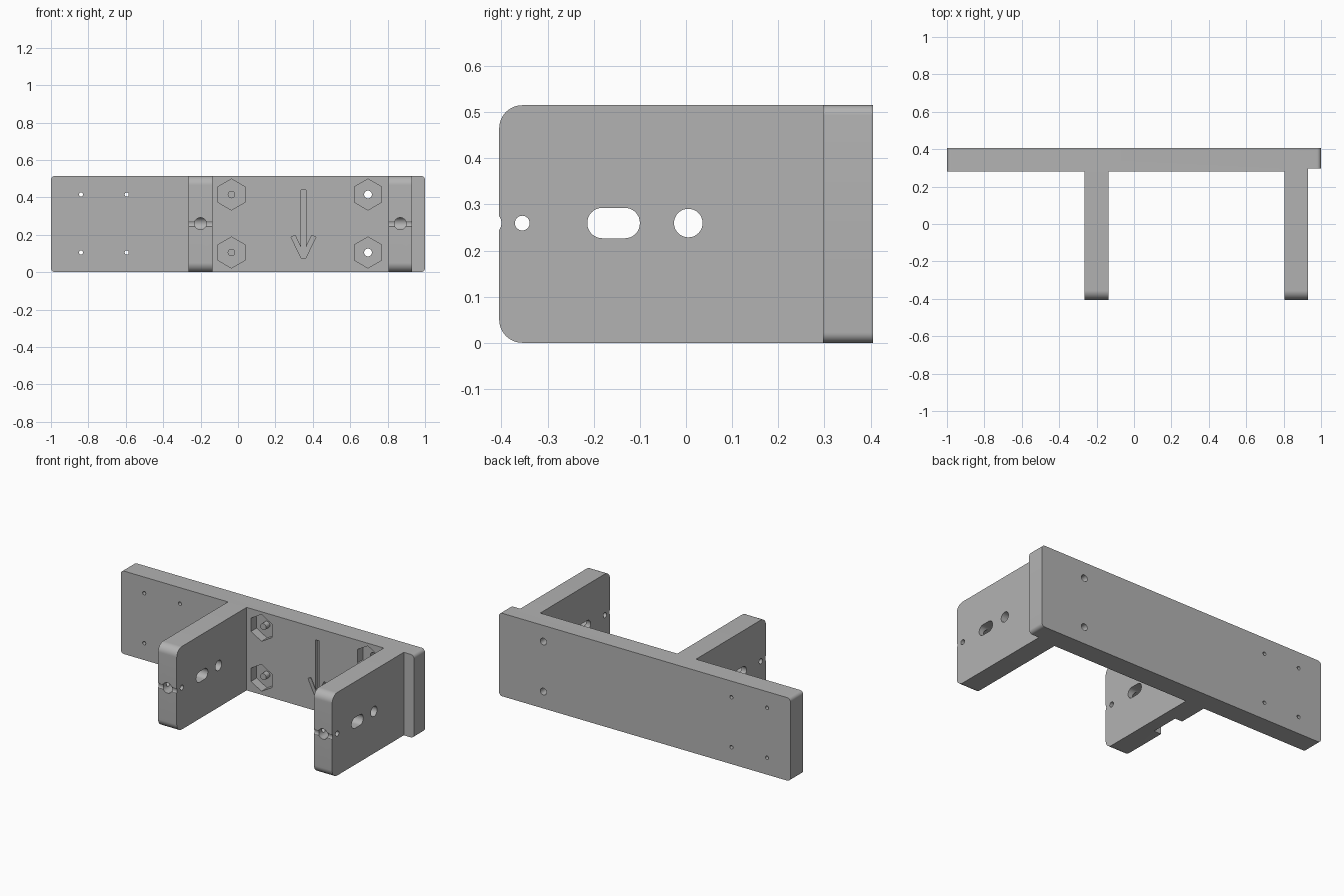
import bpy, bmesh, math
from mathutils import Vector

cube = bpy.data.objects.get("Cube")
if cube:
    bpy.data.objects.remove(cube, do_unlink=True)

grey = bpy.data.materials.new("plain grey")
grey.use_nodes = True
colour = (0.45, 0.45, 0.45, 1)
grey.diffuse_color = colour
grey.node_tree.nodes["Principled BSDF"].inputs["Base Color"].default_value = colour

H = 0.515          # overall height
MID = H / 2 + 0.002
BACK, FACE, TIP = 0.405, 0.28, -0.405


def prism(name, pts, axis, a, b):
    """Extrude a 2D outline along x (points are y,z) or y (points are x,z)."""
    place = (lambda p, t: (t, p[0], p[1])) if axis == "x" else (lambda p, t: (p[0], t, p[1]))
    bm = bmesh.new()
    face = bm.faces.new([bm.verts.new(place(p, a)) for p in pts])
    ext = bmesh.ops.extrude_face_region(bm, geom=[face])
    verts = [g for g in ext["geom"] if isinstance(g, bmesh.types.BMVert)]
    shift = Vector((b - a, 0, 0)) if axis == "x" else Vector((0, b - a, 0))
    bmesh.ops.translate(bm, verts=verts, vec=shift)
    bmesh.ops.recalc_face_normals(bm, faces=bm.faces)
    mesh = bpy.data.meshes.new(name)
    bm.to_mesh(mesh)
    bm.free()
    mesh.materials.append(grey)
    obj = bpy.data.objects.new(name, mesh)
    bpy.context.collection.objects.link(obj)
    return obj


def arc(cx, cy, r, start, end, n):
    angles = [math.radians(start + (end - start) * i / n) for i in range(n + 1)]
    return [(cx + r * math.cos(t), cy + r * math.sin(t)) for t in angles]


def circle(cx, cy, r, n=32, turn=0):
    return arc(cx, cy, r, turn, turn + 360, n)[:-1]


def rounded(x0, x1, z0, z1, r, n=8):
    return (arc(x1 - r, z1 - r, r, 0, 90, n) + arc(x0 + r, z1 - r, r, 90, 180, n)
            + arc(x0 + r, z0 + r, r, 180, 270, n) + arc(x1 - r, z0 + r, r, 270, 360, n))


def cut(obj, *cutters):
    bpy.context.view_layer.objects.active = obj
    for c in cutters:
        mod = obj.modifiers.new("cut", "BOOLEAN")
        mod.operation, mod.solver, mod.object = "DIFFERENCE", "EXACT", c
        bpy.ops.object.modifier_apply(modifier=mod.name)
        bpy.data.objects.remove(c, do_unlink=True)


def smooth(obj):
    bpy.ops.object.select_all(action="DESELECT")
    obj.select_set(True)
    bpy.context.view_layer.objects.active = obj
    bpy.ops.object.shade_smooth_by_angle(angle=math.radians(30))


# Back plate with a stepped end
plate = prism("back_plate", rounded(-1, 1, 0, H, 0.022), "y", FACE, BACK)
cut(plate, prism("step", [(0.93, -0.1), (1.1, -0.1), (1.1, 0.6), (0.93, 0.6)], "y", 0.2, 0.297))

# Screw holes, hexagonal nut pockets and blind pegs
POCKET = 0.335
for row, z in (("lower", 0.105), ("upper", 0.415)):
    for x in (-0.84, -0.595):
        cut(plate, prism("hole", circle(x, z, 0.011, 16), "y", 0.2, 0.5))
    for x in (-0.035, 0.695):
        cut(plate, prism("pocket", circle(x, z, 0.083, 6, 30), "y", 0.2, POCKET))
    cut(plate, prism("hole", circle(0.695, z, 0.021, 24), "y", 0.2, 0.5))
    smooth(prism(row + "_peg", circle(-0.035, z, 0.02, 24), "y", 0.297, POCKET))

# Engraved arrow
half = [(0.013, 0.44), (0.013, 0.132), (0.045, 0.197), (0.066, 0.187), (0.012, 0.075)]
arrow = [(0.35 + x, z) for x, z in half] + [(0.35 - x, z) for x, z in reversed(half)]
cut(plate, prism("arrow", arrow, "y", 0.2, 0.305))
smooth(plate)

# Two arms with rounded front corners
R = 0.05
side = ([(FACE, 0), (FACE, H)] + arc(TIP + R, H - R, R, 90, 180, 12)
        + arc(TIP + R, R, R, 180, 270, 12))
for name, x0, x1 in (("middle_arm", -0.265, -0.137), ("end_arm", 0.805, 0.93)):
    arm = prism(name, side, "x", x0, x1)
    a, b = x0 - 0.1, x1 + 0.1
    cut(arm,
        prism("pin_hole", circle(-0.355, MID, 0.016, 24), "x", a, b),
        prism("slot", rounded(-0.214, -0.1, MID - 0.033, MID + 0.033, 0.0325), "x", a, b),
        prism("round_hole", circle(0.005, MID, 0.031), "x", a, b),
        prism("groove", circle(-0.425, MID, 0.025, 24), "x", a, b),
        prism("bolt_hole", circle((x0 + x1) / 2, MID, 0.032), "y", -0.5, -0.16))
    if name == "middle_arm":
        # Nut slot open to the underside
        trap = [(-0.085, -0.1), (0.095, -0.1), (0.095, 0.3), (0.005, 0.345), (-0.085, 0.3)]
        cut(arm, prism("nut_slot", trap, "x", a, x0 + 0.05))
    smooth(arm)
